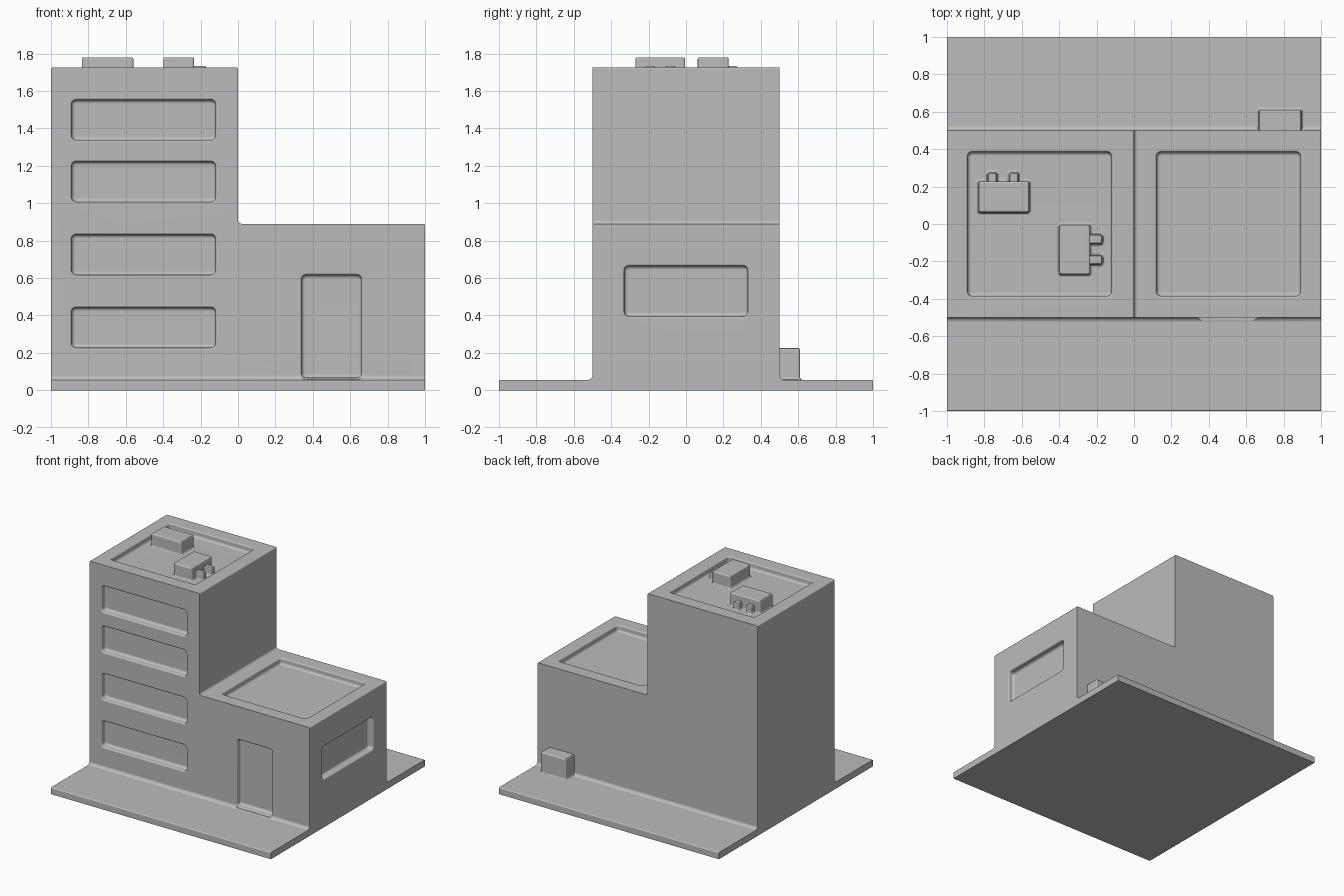
import bpy, bmesh
from math import sin, cos, pi
from mathutils import Vector, Matrix

cube = bpy.data.objects.get("Cube")
if cube:
    bpy.data.objects.remove(cube, do_unlink=True)

GREY = (0.5, 0.5, 0.5, 1)
plaster = bpy.data.materials.new("plain grey")
plaster.use_nodes = True
plaster.diffuse_color = GREY
plaster.node_tree.nodes["Principled BSDF"].inputs["Base Color"].default_value = GREY

SLAB, LOW, HIGH, SINK = 0.055, 0.89, 1.725, 0.05
X, Y, Z = Vector((1, 0, 0)), Vector((0, 1, 0)), Vector((0, 0, 1))


def make(name, bm):
    bmesh.ops.recalc_face_normals(bm, faces=bm.faces)
    mesh = bpy.data.meshes.new(name)
    bm.to_mesh(mesh)
    bm.free()
    mesh.materials.append(plaster)
    obj = bpy.data.objects.new(name, mesh)
    bpy.context.collection.objects.link(obj)
    return obj


def loft(name, rings):
    """Skin matching rings of points and cap both ends."""
    bm = bmesh.new()
    loops = [[bm.verts.new(p) for p in ring] for ring in rings]
    n = len(loops[0])
    for a, b in zip(loops, loops[1:]):
        for i in range(n):
            j = (i + 1) % n
            bm.faces.new((a[i], a[j], b[j], b[i]))
    bm.faces.new(loops[0])
    bm.faces.new(loops[-1])
    return make(name, bm)


def rounded(corners, seg=4):
    """Right-angled outline, each corner (x, y, radius) softened by an arc."""
    pts = []
    for i, (x, y, r) in enumerate(corners):
        p = Vector((x, y))
        u = (Vector(corners[i - 1][:2]) - p).normalized()
        v = (Vector(corners[(i + 1) % len(corners)][:2]) - p).normalized()
        if r == 0:
            pts.append(p)
            continue
        for k in range(seg + 1):
            t = k / seg * pi / 2
            pts.append(p + r * (u + v) - r * (v * cos(t) + u * sin(t)))
    return pts


def prism(name, outline, u, v, w):
    return loft(name, [[u * p.x + v * p.y + w * s for p in outline] for s in (-1.1, 1.1)])


def soft_box(name, centre, size, steps, radius, axes=(X, Y, Z)):
    """Rounded box made of (height, growth) steps along its third axis."""
    u, v, w = axes
    rings = []
    for h, g in steps:
        a, b, r = size[0] / 2 + g, size[1] / 2 + g, max(radius + g, 0.003)
        outline = rounded([(-a, -b, r), (a, -b, r), (a, b, r), (-a, b, r)])
        rings.append([Vector(centre) + u * p.x + v * p.y + w * h for p in outline])
    return loft(name, rings)


def arc(h, g, r, a0, a1, n=4):
    return [(h + r * sin(a0 + (a1 - a0) * k / n), g + r * cos(a0 + (a1 - a0) * k / n))
            for k in range(n + 1)]


def boolean(obj, other, mode):
    mod = obj.modifiers.new("cut", "BOOLEAN")
    mod.operation, mod.object, mod.solver = mode, other, "EXACT"
    bpy.context.view_layer.objects.active = obj
    bpy.ops.object.modifier_apply(modifier=mod.name)
    bpy.data.objects.remove(other, do_unlink=True)


# Building and ground slab: two rounded outlines crossed with each other
side = [(-1, 0, 0), (1, 0, 0), (1, SLAB, .008), (.5, SLAB, .025), (.5, 2, 0),
        (-.5, 2, 0), (-.5, SLAB, .025), (-1, SLAB, .008)]
front = [(-1, -.1, 0), (1, -.1, 0), (1, LOW, .008), (0, LOW, .02),
         (0, HIGH, .008), (-1, HIGH, .008)]
building = prism("building", rounded(side), Y, Z, X)
boolean(building, prism("front_outline", rounded(front), X, Z, Y), "INTERSECT")

# Recesses: roofs, front windows, door and side window
FRONT, SIDE, ROOF = (X, Z, -Y), (Y, Z, X), (X, Y, Z)
recess_steps = ([(.06, .01)] + arc(-.01, .01, .01, pi / 2, pi)
                + arc(-SINK + .02, -.02, .02, 0, -pi / 2))
recesses = [((-.505, 0, HIGH), (.77, .77), ROOF), ((.505, 0, LOW), (.77, .77), ROOF),
            ((.5, -.5, .342), (.32, .55), FRONT), ((1, 0, .53), (.66, .27), SIDE)]
recesses += [((-.505, -.5, z), (.77, .215), FRONT) for z in (.335, .725, 1.115, 1.445)]
for centre, size, axes in recesses:
    boolean(building, soft_box("recess", centre, size, recess_steps, .025, axes), "DIFFERENCE")


# Service boxes with a flared foot and a softened top
def unit(name, x, y, z, w, d, h):
    steps = ([(-.01, .015)] + arc(.015, .015, .015, -pi / 2, -pi, 3)
             + arc(h - .01, -.01, .01, 0, pi / 2, 3))
    return soft_box(name, (x, y, z), (w, d), steps, .01)


floor = HIGH - SINK
parts = [building,
         unit("roof_unit_back", -.697, .145, floor, .275, .165, .105),
         unit("roof_unit_front", -.317, -.137, floor, .165, .265, .105),
         unit("wall_box", .78, .54, SLAB, .23, .14, .17)]
for i, s in enumerate((-1, 1)):
    parts.append(unit(f"back_unit_pipe_{i}", -.7 + s * .057, .24, floor, .05, .07, .06))
    parts.append(unit(f"front_unit_pipe_{i}", -.21, -.137 + s * .055, floor, .08, .05, .06))

# Smooth shading with flat broad faces
for obj in parts:
    bpy.ops.object.select_all(action="DESELECT")
    obj.select_set(True)
    bpy.context.view_layer.objects.active = obj
    bpy.ops.object.shade_smooth_by_angle(angle=pi / 6)
    mod = obj.modifiers.new("even_normals", "WEIGHTED_NORMAL")
    mod.keep_sharp = True
